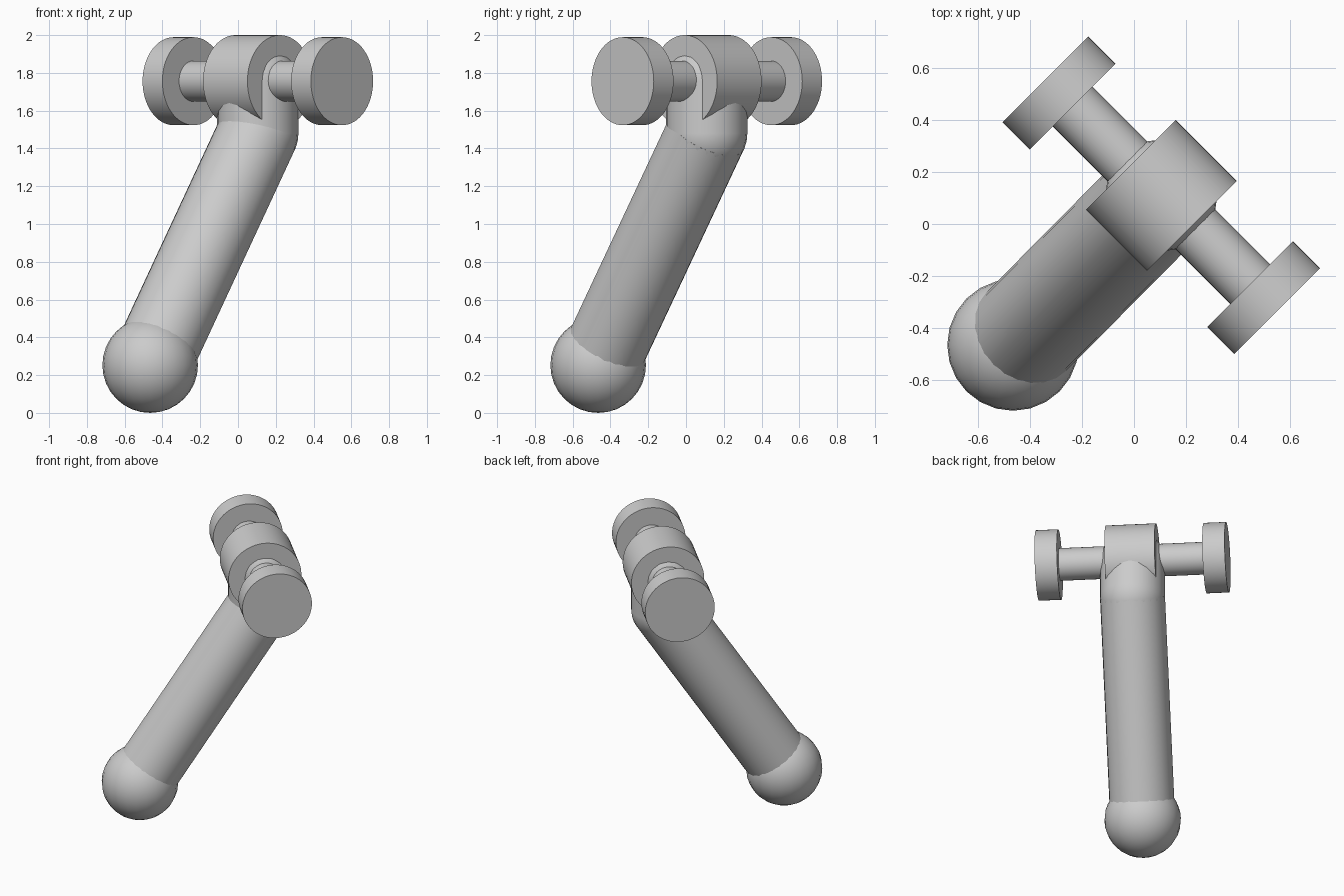
import bpy, math
from mathutils import Vector

old = bpy.data.objects.get("Cube")
if old:
    bpy.data.objects.remove(old, do_unlink=True)

grey = bpy.data.materials.new("plain_grey")
grey.use_nodes = True
colour = (0.6, 0.6, 0.6, 1)
grey.diffuse_color = colour
grey.node_tree.nodes["Principled BSDF"].inputs["Base Color"].default_value = colour

HUB = Vector((0.105, 0.11, 1.756))      # centre of the cross axle
KNEE = Vector((0.105, 0.11, 1.48))      # where the leg bends
FOOT = Vector((-0.465, -0.465, 0.253))  # centre of the ball
AXLE = Vector((1, -1, 0)).normalized()
LIMB_R = 0.215


def finish(name):
    ob = bpy.context.object
    ob.name = name
    ob.data.materials.append(grey)
    bpy.ops.object.shade_smooth_by_angle(angle=math.radians(35))
    return ob


def rod(name, a, b, radius, sides):
    """Cylinder running from point a to point b."""
    d = b - a
    bpy.ops.mesh.primitive_cylinder_add(
        vertices=sides, radius=radius, depth=d.length, location=(a + b) / 2,
        rotation=d.to_track_quat('Z', 'Y').to_euler())
    return finish(name)


def ball(name, centre, radius):
    bpy.ops.mesh.primitive_uv_sphere_add(
        segments=24, ring_count=16, radius=radius, location=centre,
        rotation=(0, 0, math.radians(45)))
    return finish(name)


# Cross axle with its central drum and end wheels
rod("axle", HUB - AXLE * 0.55, HUB + AXLE * 0.55, 0.108, 32)
rod("hub_drum", HUB - AXLE * 0.166, HUB + AXLE * 0.166, 0.244, 64)
for side, s in (("left", 1), ("right", -1)):
    rod(side + "_wheel", HUB + AXLE * s * 0.482, HUB + AXLE * s * 0.63, 0.233, 64)

# Short upright neck, rounded at both ends
rod("neck", KNEE, HUB, LIMB_R, 24)
ball("neck_top", HUB, LIMB_R)
ball("knee", KNEE, LIMB_R)

# Slanted leg and ball foot
rod("leg", FOOT, KNEE, LIMB_R, 24)
ball("foot_ball", FOOT, 0.253)
